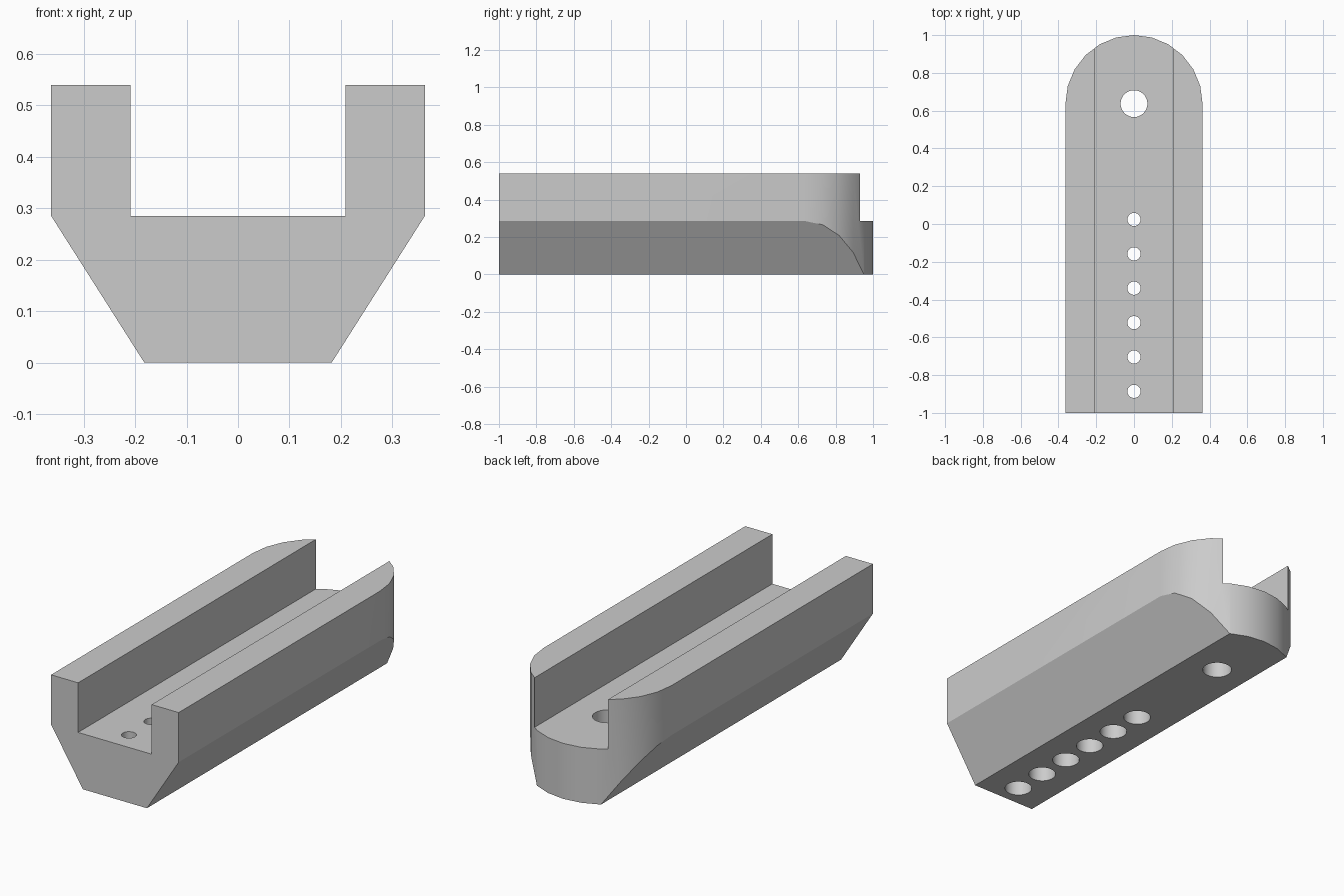
import bpy, bmesh, math
from mathutils import Vector

cube = bpy.data.objects.get("Cube")
if cube:
    bpy.data.objects.remove(cube, do_unlink=True)

HALF_W, SLOT, BASE_W = 0.363, 0.209, 0.182
FLOOR, TOP = 0.285, 0.54
NOSE_Y = 1 - HALF_W

grey = bpy.data.materials.new("light grey")
grey.use_nodes = True
colour = (0.6, 0.6, 0.6, 1)
grey.diffuse_color = colour
grey.node_tree.nodes["Principled BSDF"].inputs["Base Color"].default_value = colour


def prism(name, points, direction):
    """Extrude a flat outline along a direction into a closed solid."""
    bm = bmesh.new()
    face = bm.faces.new([bm.verts.new(p) for p in points])
    geom = bmesh.ops.extrude_face_region(bm, geom=[face])["geom"]
    verts = [v for v in geom if isinstance(v, bmesh.types.BMVert)]
    bmesh.ops.translate(bm, verts=verts, vec=Vector(direction))
    bmesh.ops.recalc_face_normals(bm, faces=bm.faces)
    mesh = bpy.data.meshes.new(name)
    bm.to_mesh(mesh)
    bm.free()
    mesh.materials.append(grey)
    obj = bpy.data.objects.new(name, mesh)
    bpy.context.collection.objects.link(obj)
    return obj


def drill(name, y, radius, z0, z1):
    ring = [(radius * math.cos(a), y + radius * math.sin(a), z0)
            for a in (math.tau * i / 32 for i in range(32))]
    return prism(name, ring, (0, 0, z1 - z0))


def combine(target, tool, operation):
    mod = target.modifiers.new(tool.name, "BOOLEAN")
    mod.object, mod.operation, mod.solver = tool, operation, "EXACT"
    bpy.context.view_layer.objects.active = target
    bpy.ops.object.modifier_apply(modifier=mod.name)
    bpy.data.objects.remove(tool, do_unlink=True)


# Channel section with sloping lower flanks
half = [(BASE_W, 0), (HALF_W, FLOOR), (HALF_W, TOP), (SLOT, TOP), (SLOT, FLOOR)]
section = half + [(-x, z) for x, z in reversed(half)]
rail = prism("channel_rail", [(x, -1, z) for x, z in section], (0, 2.1, 0))

# Rounded back end
arc = [(HALF_W * math.cos(a), NOSE_Y + HALF_W * math.sin(a), -0.1)
       for a in (math.radians(15 * i) for i in range(13))]
outline = [(-HALF_W, -1.1, -0.1), (HALF_W, -1.1, -0.1)] + arc
combine(rail, prism("rounded_outline", outline, (0, 0, 1)), "INTERSECT")

# Pivot hole, and a row of screw holes widened from below
combine(rail, drill("pivot_hole", NOSE_Y, 0.071, -0.1, 0.4), "DIFFERENCE")
for i in range(6):
    y = 0.024 - 0.182 * i
    combine(rail, drill("screw_hole", y, 0.035, -0.1, 0.4), "DIFFERENCE")
    combine(rail, drill("screw_recess", y, 0.066, -0.1, 0.14), "DIFFERENCE")

# Smooth the curved walls, keep the edges crisp
bpy.ops.object.select_all(action="DESELECT")
rail.select_set(True)
bpy.context.view_layer.objects.active = rail
bpy.ops.object.shade_smooth_by_angle(angle=math.radians(30))
